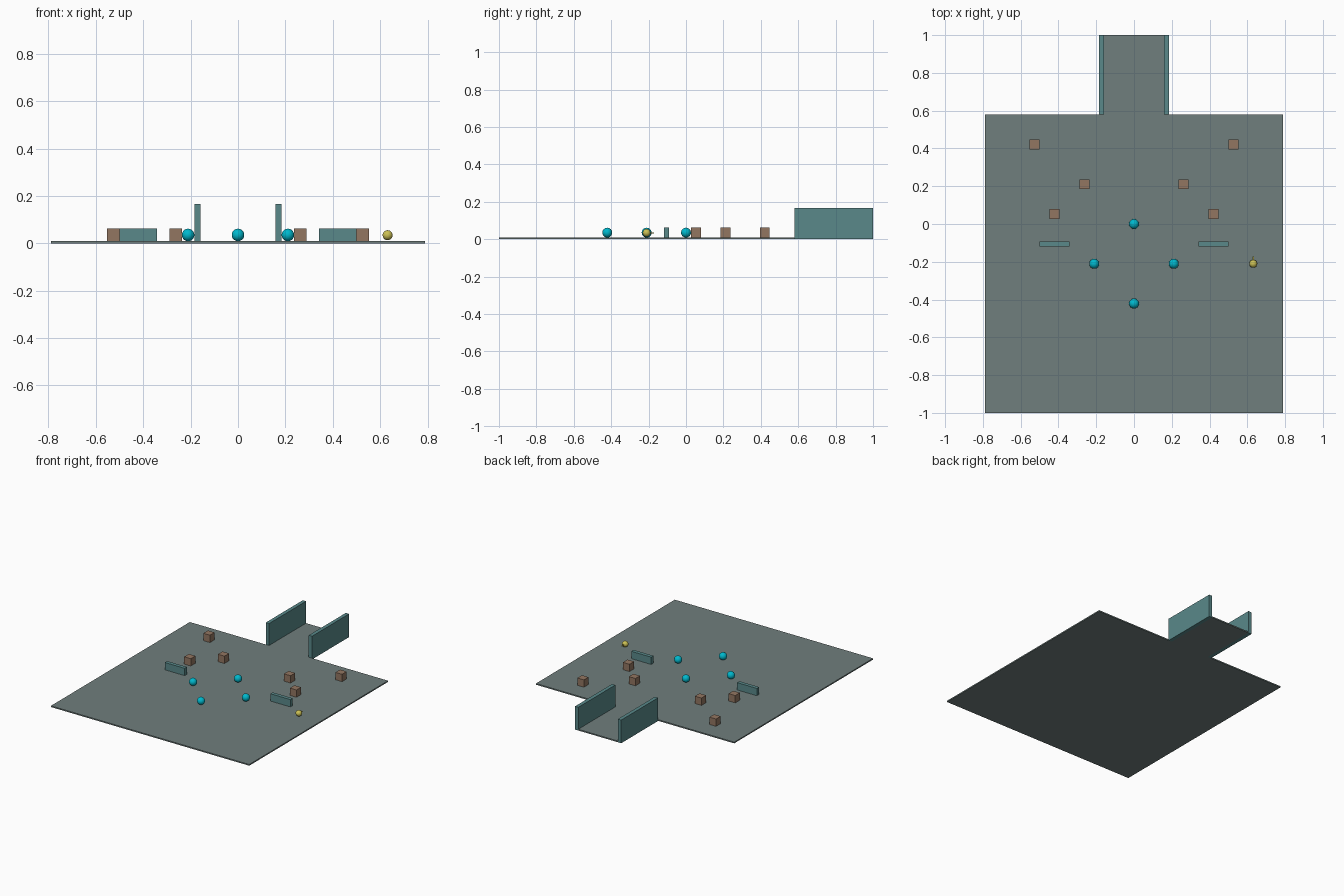
import bpy, bmesh, math

if "Cube" in bpy.data.objects:
    bpy.data.objects.remove(bpy.data.objects["Cube"])

U = 2 / 38            # one layout unit
T = 0.009             # floor thickness


def material(name, rgb):
    m = bpy.data.materials.new(name)
    m.diffuse_color = (*rgb, 1)
    m.use_nodes = True
    m.node_tree.nodes["Principled BSDF"].inputs["Base Color"].default_value = m.diffuse_color
    return m


GREY = material("floor grey", (0.16, 0.21, 0.205))
TEAL = material("wall teal", (0.10, 0.25, 0.255))
BROWN = material("crate brown", (0.29, 0.18, 0.12))
CYAN = material("orb cyan", (0.0, 0.48, 0.61))
YELLOW = material("marker yellow", (0.60, 0.53, 0.09))


def finish(name, bm, mat, smooth=False):
    bmesh.ops.recalc_face_normals(bm, faces=bm.faces)
    for f in bm.faces:
        f.smooth = smooth
    mesh = bpy.data.meshes.new(name)
    bm.to_mesh(mesh)
    bm.free()
    mesh.materials.append(mat)
    ob = bpy.data.objects.new(name, mesh)
    bpy.context.collection.objects.link(ob)
    return ob


def box(name, x, y, z0, size, mat):
    bm = bmesh.new()
    bmesh.ops.create_cube(bm, size=1)
    bmesh.ops.scale(bm, vec=size, verts=bm.verts)
    ob = finish(name, bm, mat)
    ob.location = (x, y, z0 + size[2] / 2)
    return ob


def ball(name, x, y, z, r, mat):
    bm = bmesh.new()
    bmesh.ops.create_uvsphere(bm, u_segments=32, v_segments=16, radius=r)
    ob = finish(name, bm, mat, True)
    ob.location = (x, y, z)
    return ob


# Floor: square yard with a corridor at the back, extruded from its outline
half, edge, hall = 15 * U, 11 * U, 3 * U
outline = [(-half, -1), (half, -1), (half, edge), (hall, edge),
           (hall, 1), (-hall, 1), (-hall, edge), (-half, edge)]
bm = bmesh.new()
face = bm.faces.new([bm.verts.new((x, y, 0)) for x, y in outline])
top = bmesh.ops.extrude_face_region(bm, geom=[face])["geom"]
bmesh.ops.translate(bm, vec=(0, 0, T),
                    verts=[v for v in top if isinstance(v, bmesh.types.BMVert)])
finish("floor", bm, GREY)

# Mirrored parts: corridor walls, low barriers and crates
for side, s in (("left", -1), ("right", 1)):
    box(f"corridor_wall_{side}", s * 3.25 * U, 15 * U, 0,
        (0.5 * U, 8 * U, T + 3 * U), TEAL)
    box(f"barrier_{side}", s * 8 * U, -2 * U, T, (3 * U, 0.5 * U, U), TEAL)
    for i, (x, y) in enumerate([(10, 8), (5, 4), (8, 1)]):
        box(f"crate_{side}_{i + 1}", s * x * U, y * U, T, (U, U, U), BROWN)

# Orbs in a diamond
for i, (x, y) in enumerate([(0, 0), (-4, -4), (4, -4), (0, -8)]):
    ball(f"orb_{i + 1}", x * U, y * U, T + 0.5 * U, 0.5 * U, CYAN)

# Marker ball with a small pointer toward the back
mx, my, mz = 12 * U, -4 * U, T + 0.48 * U
ball("marker", mx, my, mz, 0.4 * U, YELLOW)
box("marker_pointer", mx, my + 0.5 * U, mz - 0.003, (0.006, 0.45 * U, 0.006), YELLOW)
